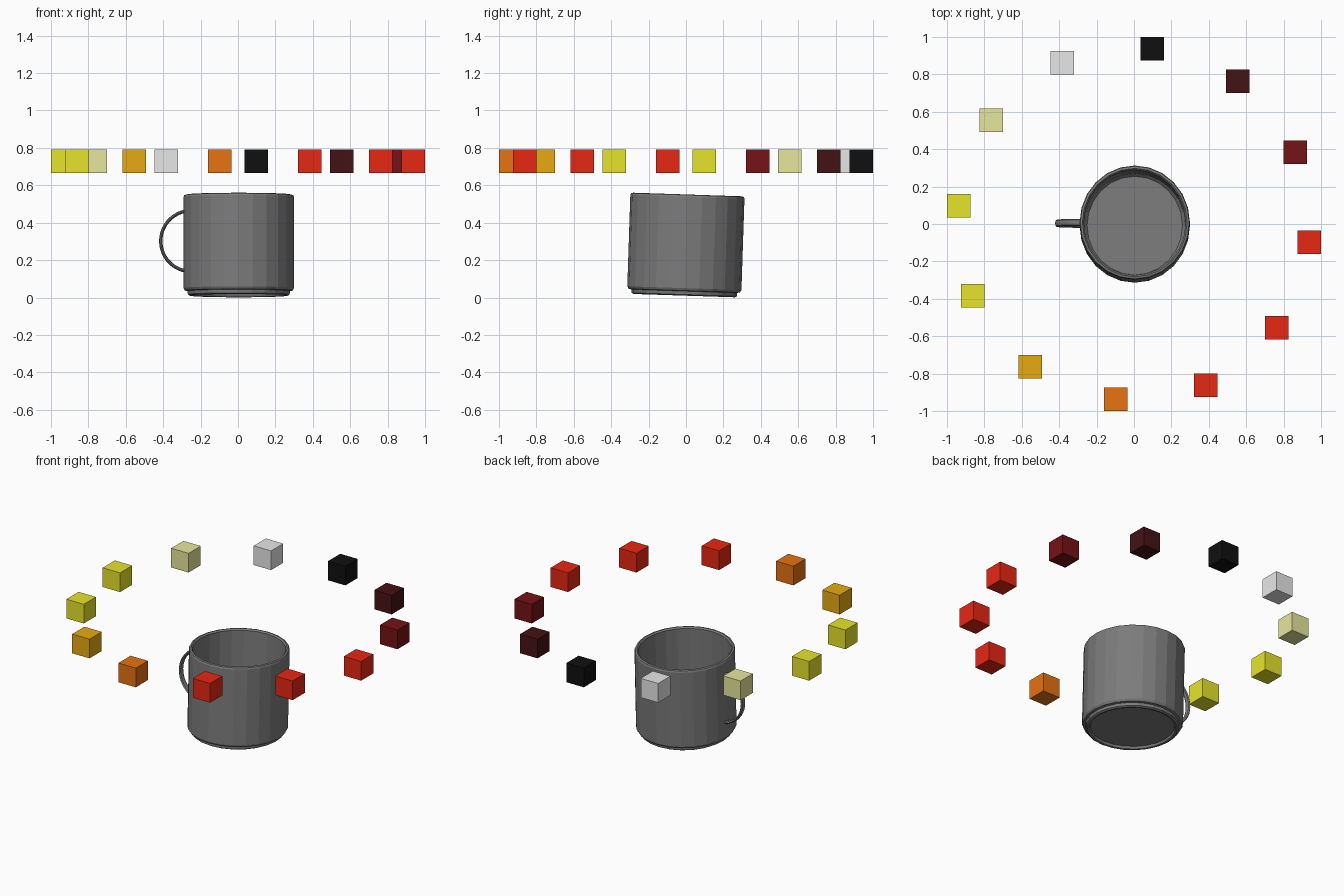
import bpy, bmesh, math
from mathutils import Matrix, Vector

cube = bpy.data.objects.get("Cube")
if cube:
    bpy.data.objects.remove(cube, do_unlink=True)


def material(name, r, g, b):
    m = bpy.data.materials.new(name)
    m.use_nodes = True
    m.diffuse_color = (r, g, b, 1)
    m.node_tree.nodes["Principled BSDF"].inputs["Base Color"].default_value = (r, g, b, 1)
    return m


def add_object(name, bm, mat):
    bmesh.ops.recalc_face_normals(bm, faces=bm.faces)
    mesh = bpy.data.meshes.new(name)
    bm.to_mesh(mesh)
    bm.free()
    mesh.materials.append(mat)
    obj = bpy.data.objects.new(name, mesh)
    bpy.context.collection.objects.link(obj)
    return obj


grey = material("mug grey", 0.2, 0.2, 0.2)
red = material("red", 0.8, 0.02, 0.006)
yellow = material("yellow", 0.8, 0.78, 0.025)
orange = material("orange", 0.8, 0.17, 0.006)
amber = material("amber", 0.8, 0.4, 0.006)
khaki = material("khaki", 0.8, 0.8, 0.34)
pale = material("light grey", 0.8, 0.8, 0.8)
black = material("black", 0.005, 0.005, 0.005)
maroon = material("maroon", 0.06, 0.006, 0.007)
dark_red = material("dark red", 0.18, 0.006, 0.008)

# The whole mug leans back a little
lean = Matrix.Translation((0.004, -0.01, 0.01)) @ Matrix.Rotation(-0.033, 4, 'X')

# Mug body: closed wall profile turned around the upright axis
profile = [(0, 0.016), (0.245, 0.016), (0.25, 0.002), (0.262, 0), (0.272, 0.006),
           (0.274, 0.024), (0.288, 0.027), (0.295, 0.04), (0.295, 0.528),
           (0.291, 0.538), (0.28, 0.541), (0.272, 0.532), (0.27, 0.06),
           (0.255, 0.042), (0, 0.04)]
bm = bmesh.new()
verts = [bm.verts.new((r, 0, z)) for r, z in profile]
edges = [bm.edges.new(pair) for pair in zip(verts, verts[1:])]
bmesh.ops.spin(bm, geom=verts + edges, cent=(0, 0, 0), axis=(0, 0, 1),
               angle=math.tau, steps=24, use_merge=True)
bmesh.ops.remove_doubles(bm, verts=bm.verts, dist=0.0005)
bmesh.ops.scale(bm, vec=(1, 1.035, 1), verts=bm.verts)
body = add_object("mug_body", bm, grey)
body.matrix_world = lean

# Handle: flattened oval section swept along an arc
bm = bmesh.new()
steps, sides = 20, 8
rings = []
for i in range(steps + 1):
    a = math.radians(100 + 160 * i / steps)
    out = Vector((math.cos(a), 0, math.sin(a)))
    ring = []
    for k in range(sides):
        t = math.tau * k / sides
        p = out * (0.163 + 0.009 * math.cos(t)) + Vector((0, 0.019 * math.sin(t), 0))
        ring.append(bm.verts.new(p + Vector((-0.254, 0.004, 0.292))))
    rings.append(ring)
for a, b in zip(rings, rings[1:]):
    for k in range(sides):
        n = (k + 1) % sides
        bm.faces.new((a[k], a[n], b[n], b[k]))
bm.faces.new(rings[0])
bm.faces.new(rings[-1])
handle = add_object("mug_handle", bm, grey)
handle.matrix_world = lean

# Ring of floating cubes, all square to the axes
colours = [red, dark_red, maroon, black, pale, khaki,
           yellow, yellow, amber, orange, red, red]
for i, mat in enumerate(colours):
    a = math.radians(30 * i - 6)
    bm = bmesh.new()
    bmesh.ops.create_cube(bm, size=0.125)
    block = add_object(f"floating_cube_{i + 1}", bm, mat)
    block.location = (0.943 * math.cos(a), 0.943 * math.sin(a), 0.728)
